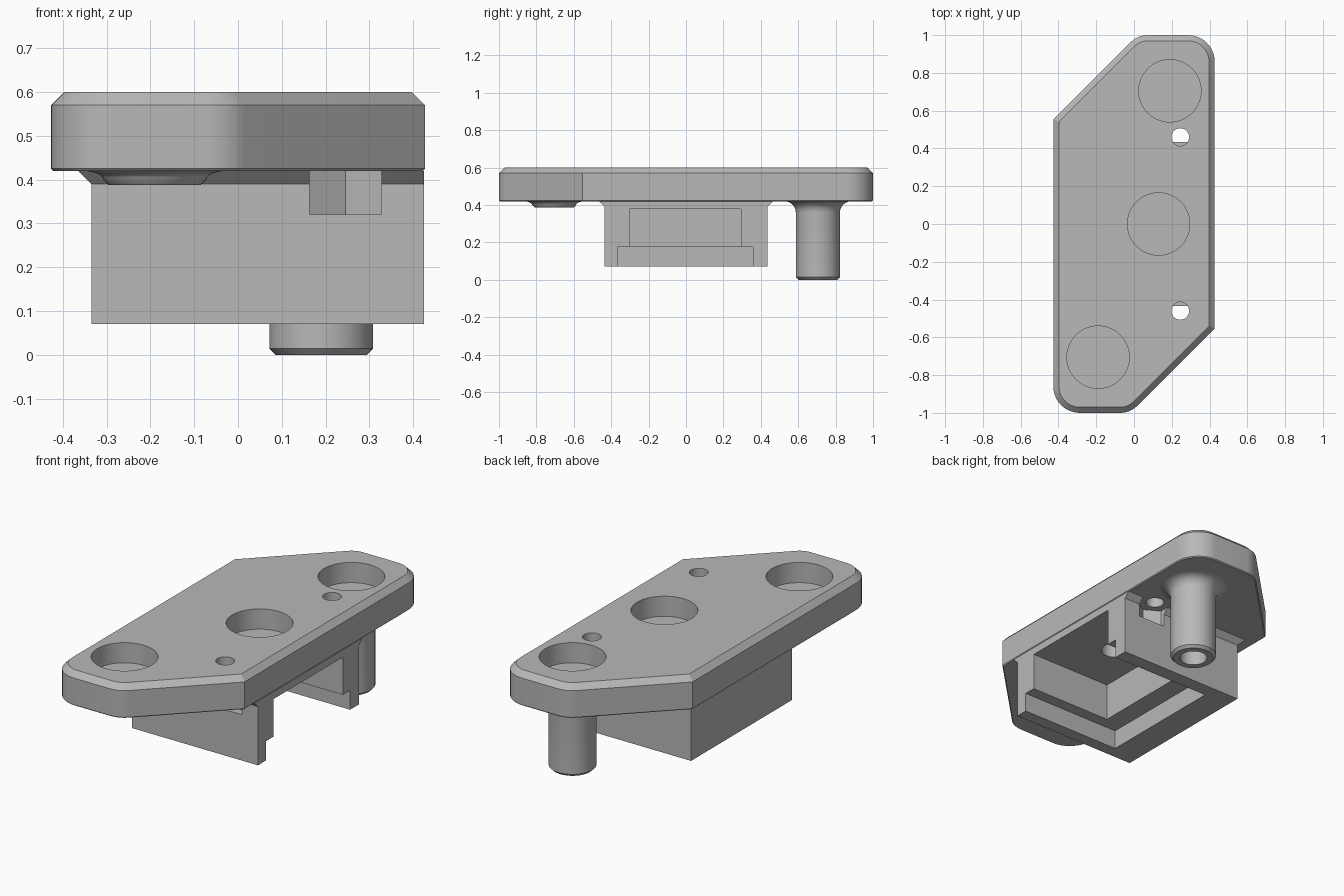
import bpy, bmesh
from math import pi, sin, cos, tan, radians
from mathutils import Vector

cube = bpy.data.objects.get("Cube")
if cube:
    bpy.data.objects.remove(cube)

grey = bpy.data.materials.new("plain grey")
grey.use_nodes = True
GREY = (0.48, 0.48, 0.48, 1)
grey.diffuse_color = GREY
grey.node_tree.nodes["Principled BSDF"].inputs["Base Color"].default_value = GREY

HALF_X, BASE, TOP = 0.427, 0.42, 0.60
POCKETS = [(0.19, 0.705), (0.13, 0), (-0.19, -0.705)]
NUTS = [(0.245, 0.46), (0.245, -0.46)]
BORE = 0.07


def finish(name, bm):
    bmesh.ops.recalc_face_normals(bm, faces=bm.faces)
    mesh = bpy.data.meshes.new(name)
    bm.to_mesh(mesh)
    bm.free()
    mesh.materials.append(grey)
    ob = bpy.data.objects.new(name, mesh)
    bpy.context.collection.objects.link(ob)
    return ob


def loft(name, sections):
    """Skin a stack of equal-length point loops and cap both ends."""
    bm = bmesh.new()
    rings = [[bm.verts.new(p) for p in s] for s in sections]
    for a, b in zip(rings, rings[1:]):
        for i in range(len(a)):
            j = (i + 1) % len(a)
            bm.faces.new((a[i], a[j], b[j], b[i]))
    bm.faces.new(rings[0])
    bm.faces.new(rings[-1])
    return finish(name, bm)


def box(name, x0, x1, y0, y1, z0, z1):
    loop = [(x0, y0), (x1, y0), (x1, y1), (x0, y1)]
    return loft(name, [[(x, y, z) for x, y in loop] for z in (z0, z1)])


def prism(name, centre, r, z0, z1, sides=64, turn=0.0):
    ang = [turn + 2 * pi * i / sides for i in range(sides)]
    return loft(name, [[(centre[0] + r * cos(a), centre[1] + r * sin(a), z)
                        for a in ang] for z in (z0, z1)])


def lathe(name, centre, profile):
    """Turn an (r, z) profile around a vertical axis."""
    bm = bmesh.new()
    vs = [bm.verts.new((r, 0, z)) for r, z in profile]
    es = [bm.edges.new(p) for p in zip(vs, vs[1:])]
    bmesh.ops.spin(bm, geom=vs + es, cent=(0, 0, 0), axis=(0, 0, 1),
                   angle=2 * pi, steps=64)
    bmesh.ops.remove_doubles(bm, verts=bm.verts, dist=1e-5)
    bmesh.ops.translate(bm, verts=bm.verts, vec=(*centre, 0))
    return finish(name, bm)


def cut(target, cutters):
    bpy.context.view_layer.objects.active = target
    for c in cutters:
        mod = target.modifiers.new("cut", 'BOOLEAN')
        mod.operation, mod.solver, mod.object = 'DIFFERENCE', 'EXACT', c
        bpy.ops.object.modifier_apply(modifier=mod.name)
        bpy.data.objects.remove(c)


def rounded(points):
    """Outline from (x, y, radius) corners; radius 0 stays sharp."""
    out, n = [], len(points)
    for i, (x, y, r) in enumerate(points):
        p = Vector((x, y))
        if not r:
            out.append(p)
            continue
        a = (Vector(points[i - 1][:2]) - p).normalized()
        b = (Vector(points[(i + 1) % n][:2]) - p).normalized()
        half = a.angle(b) / 2
        c = p + (a + b).normalized() * r / sin(half)
        start = p + a * r / tan(half) - c
        sweep = pi - 2 * half
        for k in range(11):
            t = sweep * k / 10
            out.append(c + Vector((start.x * cos(t) - start.y * sin(t),
                                   start.x * sin(t) + start.y * cos(t))))
    return out


def inset(loop, d):
    """Offset a counter-clockwise outline inwards."""
    out = []
    for i, p in enumerate(loop):
        e = (p - loop[i - 1]).normalized()
        f = (loop[(i + 1) % len(loop)] - p).normalized()
        m = Vector((-e.y - f.y, e.x + f.x)).normalized()
        out.append(p + m * d / m.dot(Vector((-e.y, e.x))))
    return out


# Plate: half the corners, repeated by a half turn
half_outline = [(-HALF_X, -1, 0.14), (-0.02, -1, 0.13), (HALF_X, -0.553, 0)]
outline = rounded(half_outline + [(-x, -y, r) for x, y, r in half_outline])
plate = loft("top_plate", [[(p.x, p.y, z) for p in inset(outline, d)] if d else
                           [(p.x, p.y, z) for p in outline]
                           for d, z in ((0.005, BASE), (0, BASE + 0.005),
                                        (0, TOP - 0.03), (0.03, TOP))])
cut(plate, [prism("pocket", c, 0.165, 0.49, 0.7) for c in POCKETS]
    + [prism("bore", c, BORE, 0.4, 0.47) for c in POCKETS]
    + [prism("screw_hole", c, 0.047, 0.3, 0.7, 32) for c in NUTS])

# Housing: block flared where it meets the plate, open on one side
sections = []
for z, g in ((0.07, 0), (BASE - 0.03, 0), (BASE, 0.03)):
    x0, x1, y = -0.335 - g, HALF_X - 0.002, 0.435 + g
    sections.append([(x0, -y, z), (x1, -y, z), (x1, y, z), (x0, y, z)])
housing = loft("housing", sections)
cut(housing, [box("upper_cavity", -0.07, 0.6, -0.302, 0.295, 0.1, 0.38),
              box("lower_cavity", -0.18, 0.6, -0.367, 0.358, 0, 0.175),
              prism("bore", POCKETS[1], BORE, 0.36, 0.5)]
    + [prism("nut_trap", c, 0.095, 0.32, 0.5, 6, pi / 2) for c in NUTS])


# Pins: hollow turned posts with a fillet under the plate
def pin(name, centre, bottom, fillet):
    r, c = 0.118, 0.014
    prof = [(BORE, BASE + 0.01), (BORE, bottom), (r - c, bottom), (r, bottom + c)]
    rise = min(fillet, BASE - bottom - c)
    prof += [(r + fillet * (1 - cos(a)), BASE - rise * (1 - sin(a)))
             for a in (radians(15 * k) for k in range(7))]
    return lathe(name, centre, prof)


parts = [plate, housing,
         pin("long_pin", POCKETS[0], 0.0, 0.06),
         pin("short_boss", POCKETS[2], 0.387, 0.05)]

# Smooth rounds, crisp edges
bpy.ops.object.select_all(action='DESELECT')
for ob in parts:
    ob.select_set(True)
bpy.context.view_layer.objects.active = plate
bpy.ops.object.shade_smooth_by_angle(angle=radians(30))
